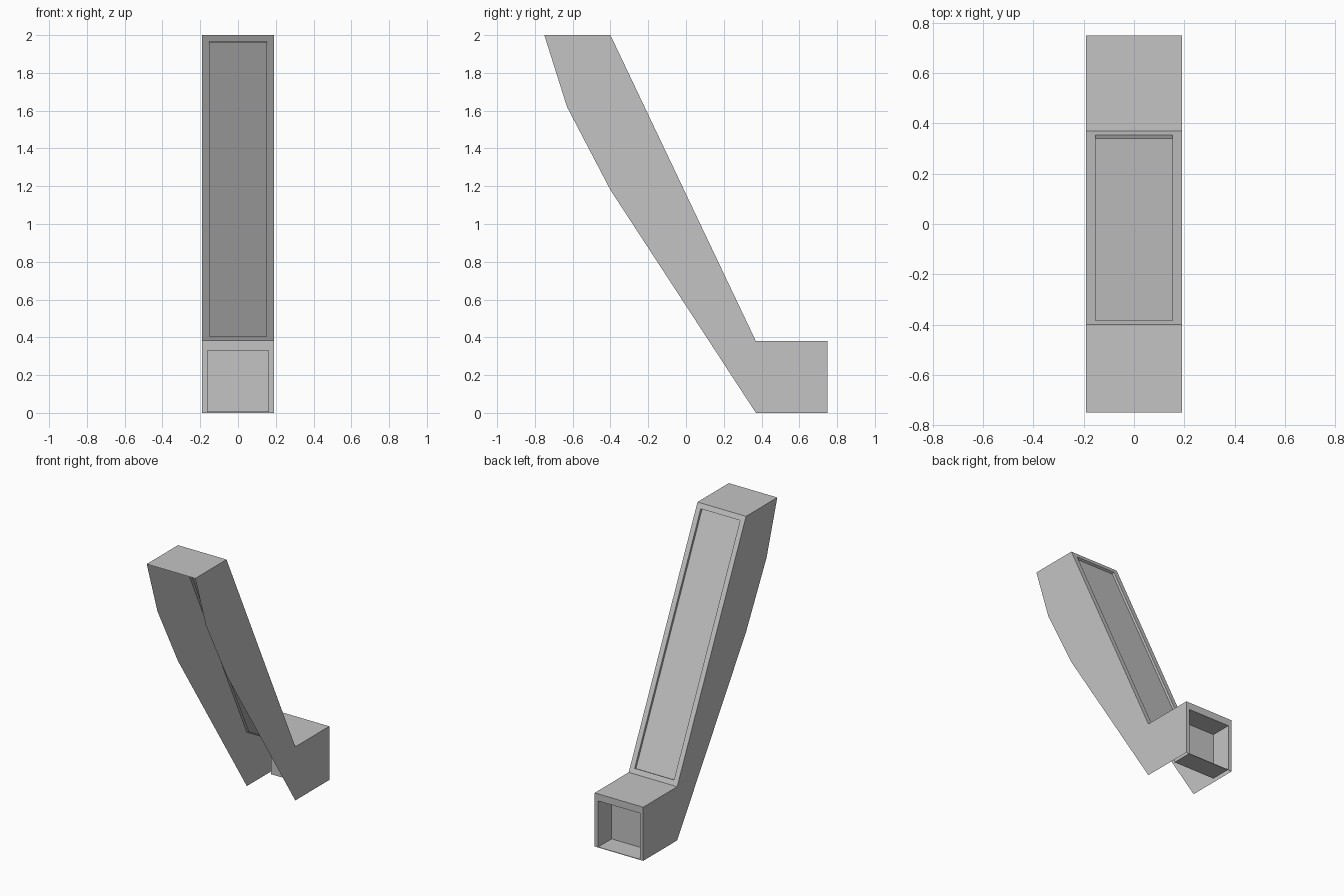
import bpy
from mathutils import Vector

cube = bpy.data.objects.get("Cube")
if cube:
    bpy.data.objects.remove(cube, do_unlink=True)

grey = bpy.data.materials.new("plain grey")
grey.use_nodes = True
grey.diffuse_color = (0.55, 0.55, 0.55, 1)
bsdf = next(n for n in grey.node_tree.nodes if n.type == 'BSDF_PRINCIPLED')
bsdf.inputs["Base Color"].default_value = grey.diffuse_color

HALF = 0.19
# side outline as (y, z), running over the top and back, then up the front
OUTLINE = [(-0.75, 2), (-0.4, 2), (0.37, 0.38), (0.75, 0.38),
           (0.75, 0), (0.37, 0), (-0.4, 1.18), (-0.63, 1.62)]
TOP_FRONT, TOP_BACK, BEND, FOOT_TOP, FOOT_BOTTOM = OUTLINE[:5]


def add_part(name, verts, faces):
    mesh = bpy.data.meshes.new(name)
    mesh.from_pydata(verts, [], faces)
    mesh.materials.append(grey)
    obj = bpy.data.objects.new(name, mesh)
    bpy.context.scene.collection.objects.link(obj)
    return obj


def strip(p, q, half=HALF):
    """Four corners of a strip across the width, from p to q."""
    return [Vector((x, *yz)) for x, yz in
            ((-half, p), (half, p), (half, q), (-half, q))]


def recessed_panel(name, outer, opening, depth):
    """Flat rim, straight recess walls and a sunken floor."""
    normal = (outer[1] - outer[0]).cross(outer[2] - outer[1]).normalized()
    floor = [v - normal * depth for v in opening]
    faces = [(r + i, r + (i + 1) % 4, r + 4 + (i + 1) % 4, r + 4 + i)
             for r in (0, 4) for i in range(4)]
    add_part(name, outer + opening + floor, faces + [(8, 9, 10, 11)])


# side walls: thin open sheets, front and underside stay open
for name, x in (("left_side", HALF), ("right_side", -HALF)):
    order = list(range(len(OUTLINE)))
    if x > 0:
        order.reverse()
    add_part(name, [(x, y, z) for y, z in OUTLINE], [order])

# flat caps
for name, p, q in (("top_cap", TOP_FRONT, TOP_BACK), ("foot_top", BEND, FOOT_TOP)):
    add_part(name, strip(p, q), [(0, 1, 2, 3)])

# sloping back with a shallow recess
MARGIN = 0.036
a, b = Vector(TOP_BACK), Vector(BEND)
along = (b - a).normalized() * MARGIN
recessed_panel("back_panel", strip(a, b),
               strip(a + along, b - along, HALF - MARGIN), 0.017)

# foot end with a deep socket
recessed_panel("foot_socket", strip(FOOT_TOP, FOOT_BOTTOM),
               strip((0.75, 0.33), (0.75, 0.004), 0.163), 0.15)
